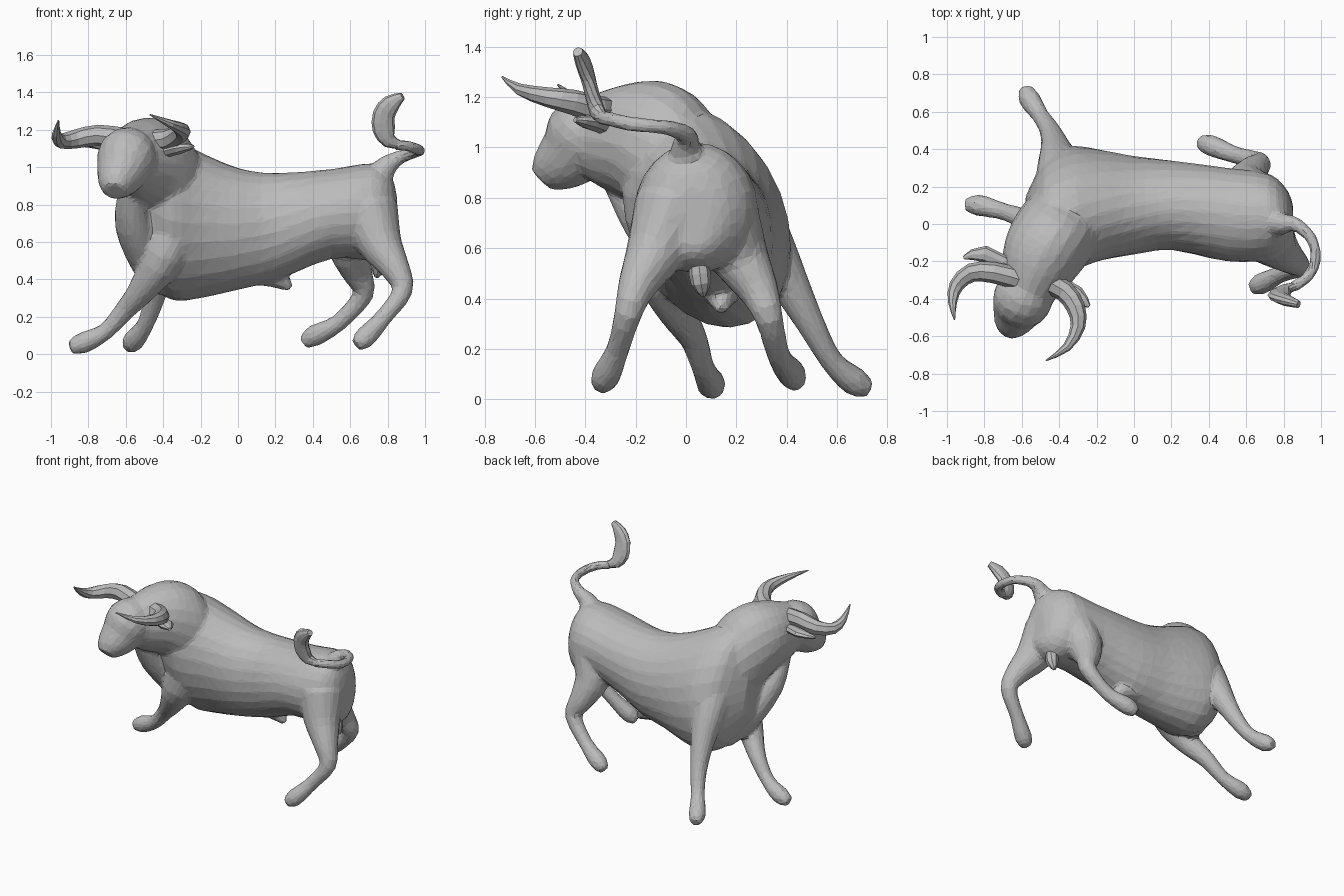
import bpy
import bmesh
from math import cos, sin, pi, radians
from mathutils import Vector

default_cube = bpy.data.objects.get("Cube")
if default_cube:
    bpy.data.objects.remove(default_cube, do_unlink=True)

plain_grey = bpy.data.materials.new("plain grey")
plain_grey.use_nodes = True
plain_grey.diffuse_color = (0.5, 0.5, 0.5, 1)
shader = plain_grey.node_tree.nodes["Principled BSDF"]
shader.inputs["Base Color"].default_value = plain_grey.diffuse_color


def spline(stations, steps):
    """Smooth the stations with a Catmull-Rom curve, sizes included."""
    padded = [stations[0], *stations, stations[-1]]
    result = []
    for before, start, end, after in zip(padded, padded[1:], padded[2:], padded[3:]):
        for i in range(steps):
            t = i / steps
            result.append([q + (r - p) * t / 2
                           + (p - 2.5 * q + 2 * r - s / 2) * t * t
                           + (1.5 * (q - r) + (s - p) / 2) * t ** 3
                           for p, q, r, s in zip(before, start, end, after)])
    result.append(list(stations[-1]))
    return result


def loft(bm, stations, sides=16, steps=3, up=(0, 0, 1), axis=None, roll=None):
    """Skin oval rings given as x, y, z, half width and optional half height."""
    full = [(*s, s[3]) if len(s) == 4 else s for s in stations]
    rows = spline(full, steps)
    centres = [Vector(row[:3]) for row in rows]
    rings = []
    for i, (centre, row) in enumerate(zip(centres, rows)):
        behind, ahead = centres[max(i - 1, 0)], centres[min(i + 1, len(rows) - 1)]
        along = Vector(axis or ahead - behind).normalized()
        side = along.cross(Vector(up)).normalized()
        top = side.cross(along)
        lean = radians(roll(centre.x)) if roll else 0
        across = side * cos(lean) + top * sin(lean)
        upward = top * cos(lean) - side * sin(lean)
        width, height = row[3], row[4]
        angles = [2 * pi * k / sides for k in range(sides)]
        rings.append([bm.verts.new(centre + across * width * cos(a) + upward * height * sin(a))
                      for a in angles])
    faces = [bm.faces.new(rings[0]), bm.faces.new(rings[-1])]
    for low, high in zip(rings, rings[1:]):
        for k in range(sides):
            n = (k + 1) % sides
            faces.append(bm.faces.new((low[k], low[n], high[n], high[k])))
    bmesh.ops.recalc_face_normals(bm, faces=faces)


def finish(name, bm):
    mesh = bpy.data.meshes.new(name)
    bm.to_mesh(mesh)
    bm.free()
    mesh.materials.append(plain_grey)
    obj = bpy.data.objects.new(name, mesh)
    bpy.context.collection.objects.link(obj)
    return obj


def part(name, stations, **options):
    bm = bmesh.new()
    loft(bm, stations, **options)
    return finish(name, bm)


def with_radii(path, radii):
    return [(*point, radius) for point, radius in zip(path, radii)]


def horn(name, path):
    """A horn keeps its thickness near the skull and thins to a point."""
    last = len(path) - 1
    radii = [0.055 * (1 - (i / last) ** 2) + 0.004 for i in range(len(path))]
    part(name, with_radii(path, radii), sides=8, steps=2)


def torso_roll(x):
    """The barrel is upright at the rump and leans over at the shoulders."""
    return 23 * min(max((0.4 - x) / 0.75, 0), 1)


# Rump, barrel and shoulders
torso = [
    (.85, .03, .72, .07, .12), (.82, .03, .75, .15, .2),
    (.72, .04, .76, .23, .26), (.5, .05, .75, .25, .24),
    (.2, .1, .68, .24, .29), (0, .1, .67, .26, .33),
    (-.2, .1, .69, .29, .4), (-.35, .08, .72, .31, .45),
    (-.48, .06, .77, .25, .41), (-.58, 0, .78, .12, .25),
]
# Neck with its hump, then the lowered face
neck = [
    (-.28, .17, .76, .15, .18), (-.36, .04, .88, .22, .3),
    (-.44, -.08, .96, .23, .3), (-.51, -.2, 1.02, .21, .24),
    (-.56, -.31, 1.03, .17, .2), (-.59, -.39, 1.04, .14, .16),
]
head = [
    (-.56, -.31, 1.1, .12), (-.59, -.39, 1.06, .16),
    (-.62, -.45, .98, .14), (-.65, -.53, .91, .1), (-.66, -.57, .87, .06),
]
brisket = [
    (-.58, -.28, .88, .06), (-.56, -.15, .7, .1),
    (-.48, 0, .5, .1), (-.38, .14, .4, .1),
]
sheath = [(.1, .14, .46, .09), (.2, .14, .42, .07), (.28, .14, .35, .02)]
tail = with_radii([
    (.72, .02, .9), (.79, 0, 1), (.86, 0, 1.05), (.95, -.08, 1.08),
    (.97, -.2, 1.09), (.92, -.29, 1.11), (.84, -.34, 1.12),
], (.1, .06, .04, .03, .03, .03, .03))

# Every leg runs hoof, pastern, shank, joint, forearm, thigh, with one taper
leg_radii = (.035, .058, .046, .056, .08, .12, .16)
legs = [
    # front right, reaching ahead
    [(-.9, .1, .035), (-.83, .1, .06), (-.71, .07, .12), (-.6, .03, .24),
     (-.5, -.04, .36), (-.4, -.09, .52), (-.34, -.05, .7)],
    # front left, braced sideways
    [(-.58, .73, .04), (-.56, .67, .07), (-.5, .58, .15), (-.45, .5, .29),
     (-.42, .41, .46), (-.4, .3, .64), (-.37, .18, .8)],
    # back right
    [(.63, -.34, .05), (.68, -.32, .09), (.78, -.27, .2), (.88, -.23, .34),
     (.84, -.19, .46), (.76, -.12, .59), (.7, -.05, .76)],
    # back left
    [(.35, .44, .06), (.41, .42, .1), (.54, .37, .17), (.67, .33, .32),
     (.64, .29, .43), (.6, .21, .57), (.64, .13, .74)],
]

# Fuse the fleshy masses into one faceted skin
skin = bmesh.new()
loft(skin, torso, sides=24, axis=(-1, 0, 0), roll=torso_roll)
loft(skin, neck, sides=20, axis=(-.5, -.85, 0))
for mass in (head, brisket, tail, sheath):
    loft(skin, mass)
for leg in legs:
    loft(skin, with_radii(leg, leg_radii), up=(0, 1, 0))
body = finish("body", skin)
remesh = body.modifiers.new("fuse", "REMESH")
remesh.mode = "VOXEL"
remesh.voxel_size = 0.012
relax = body.modifiers.new("relax", "SMOOTH")
relax.iterations = 8
facets = body.modifiers.new("facets", "DECIMATE")
facets.ratio = 0.06

# Horns sweep out, forward and up
horn("right_horn", [
    (-.6, -.3, 1.15), (-.75, -.26, 1.17), (-.87, -.26, 1.15),
    (-.95, -.33, 1.14), (-.97, -.42, 1.18), (-.96, -.51, 1.25),
])
horn("left_horn", [
    (-.48, -.3, 1.14), (-.37, -.36, 1.15), (-.31, -.45, 1.18),
    (-.3, -.55, 1.2), (-.36, -.66, 1.23), (-.47, -.73, 1.28),
])

# Ears are flattened leaves behind the horns
part("right_ear", [
    (-.62, -.25, 1.1, .03), (-.8, -.16, 1.13, .045, .025), (-.91, -.18, 1.12, .01),
], sides=8, steps=2)
part("left_ear", [
    (-.44, -.29, 1.07, .03), (-.31, -.38, 1.1, .05, .03), (-.24, -.44, 1.11, .01),
], sides=8, steps=2)

# Tail tuft curls upwards
part("tail_tuft", [
    (.87, -.33, 1.12, .02), (.81, -.35, 1.14, .04, .03), (.78, -.37, 1.2, .06, .03),
    (.78, -.39, 1.28, .06, .03), (.82, -.41, 1.34, .05, .03), (.88, -.43, 1.38, .02),
], sides=10, steps=2, up=(0, 1, 0))

# Hanging sac between the back legs
part("sac", [
    (.74, .04, .62, .02), (.75, .05, .54, .04), (.75, .06, .46, .04), (.74, .07, .41, .01),
], sides=8, steps=2, up=(0, 1, 0))
